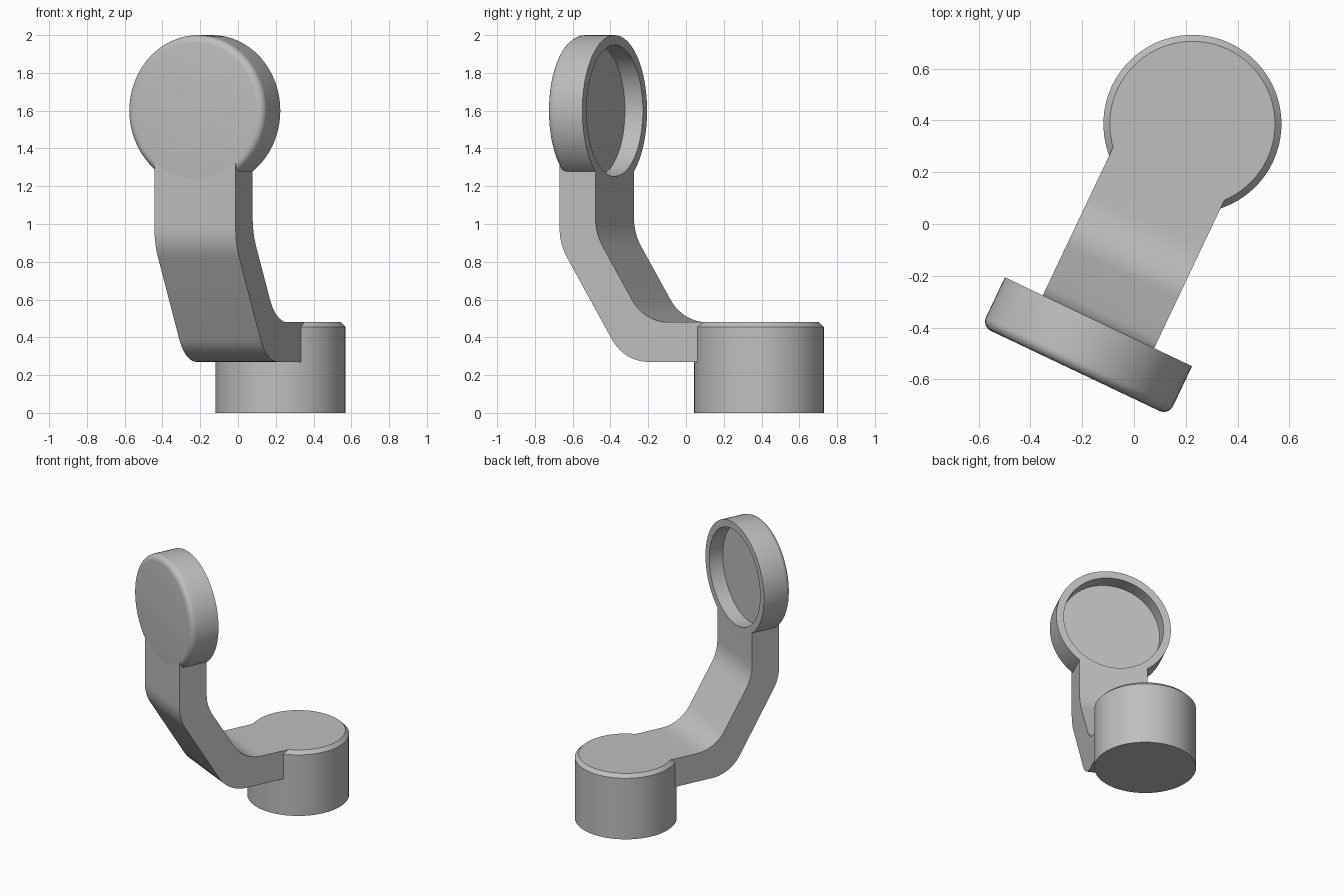
import bpy, bmesh, math
from mathutils import Matrix, Vector

cube = bpy.data.objects.get("Cube")
if cube:
    bpy.data.objects.remove(cube, do_unlink=True)

TURN = Matrix.Rotation(math.radians(-25.4), 4, "Z")
CX = 0.038                    # shared centre line of all parts
FRONT, BACK = -0.61, -0.4     # disc and upright arm faces
LOW, TOP = 0.27, 0.48         # foot of the arm, top of the base
DISC_Z, DISC_R = 1.6, 0.4
BASE_Y, BASE_R = 0.446, 0.344

grey = bpy.data.materials.new("plain grey")
grey.use_nodes = True
colour = (0.52, 0.52, 0.52, 1)
grey.diffuse_color = colour
grey.node_tree.nodes["Principled BSDF"].inputs["Base Color"].default_value = colour


def make_object(name, bm):
    bmesh.ops.recalc_face_normals(bm, faces=bm.faces)
    mesh = bpy.data.meshes.new(name)
    bm.to_mesh(mesh)
    bm.free()
    mesh.materials.append(grey)
    obj = bpy.data.objects.new(name, mesh)
    bpy.context.collection.objects.link(obj)
    return obj


def lathe(name, profile, place, steps=64):
    """Stack rings of (radius, height); place maps ring x, y and height to space."""
    bm = bmesh.new()
    rings = []
    for r, h in profile:
        angles = [2 * math.pi * i / steps for i in range(steps)]
        rings.append([bm.verts.new(place(r * math.cos(a), r * math.sin(a), h)) for a in angles])
    for a, b in zip(rings, rings[1:]):
        for i in range(steps):
            j = (i + 1) % steps
            bm.faces.new((a[i], a[j], b[j], b[i]))
    bm.faces.new(rings[0])
    bm.faces.new(rings[-1])
    return make_object(name, bm)


def fillet(before, corner, after, radius, steps=10):
    """Points of a tangent arc that rounds off a corner."""
    c = Vector(corner)
    d1, d2 = (Vector(before) - c).normalized(), (Vector(after) - c).normalized()
    half = d1.angle(d2) / 2
    centre = c + (d1 + d2).normalized() * radius / math.sin(half)
    s = c + d1 * radius / math.tan(half) - centre
    e = c + d2 * radius / math.tan(half) - centre
    total = s.angle(e)
    return [centre + (s * math.sin((1 - t) * total) + e * math.sin(t * total)) / math.sin(total)
            for t in (i / steps for i in range(steps + 1))]


def cut(obj, cutter):
    mod = obj.modifiers.new("cut", "BOOLEAN")
    mod.operation, mod.solver, mod.object = "DIFFERENCE", "EXACT", cutter
    bpy.context.view_layer.objects.active = obj
    bpy.ops.object.modifier_apply(modifier=mod.name)


def upright(x, y, h):
    return (CX + x, BASE_Y + y, h)


def facing(x, y, h):
    return (CX + x, h, DISC_Z + y)


# Round base with a chamfered top
base = lathe("base", [(BASE_R, 0), (BASE_R, TOP - 0.025), (BASE_R - 0.025, TOP)], upright)

# Upright disc with a rounded front rim
R = 0.04
rim = [(DISC_R - R + R * math.sin(a), FRONT + R - R * math.cos(a))
       for a in (math.pi / 2 * i / 6 for i in range(7))]
disc = lathe("disc", rim + [(DISC_R, BACK)], facing)

# Bent arm: side profile with rounded corners, extruded across its width
outer = [(FRONT, 1.34), (FRONT, 0.895), (-0.231, LOW), (0.3, LOW)]
inner = [(BACK, 1.34), (BACK, 0.951), (-0.113, TOP), (0.3, TOP)]


def rounded(p):
    return [Vector(p[0])] + fillet(*p[:3], 0.3) + fillet(*p[1:], 0.25) + [Vector(p[3])]


bm = bmesh.new()
side = [bm.verts.new((CX - 0.238, p.x, p.y)) for p in rounded(outer) + rounded(inner)[::-1]]
face = bm.faces.new(side)
moved = bmesh.ops.extrude_face_region(bm, geom=[face])["geom"]
bmesh.ops.translate(bm, vec=(0.476, 0, 0),
                    verts=[v for v in moved if isinstance(v, bmesh.types.BMVert)])
arm = make_object("arm", bm)
cut(arm, base)
cut(arm, disc)

# Round recess in the back of the disc
recess = lathe("recess_cutter", [(0.348, BACK - 0.105), (0.348, BACK + 0.1)], facing)
recess.hide_render = True
cut(disc, recess)
bpy.data.objects.remove(recess, do_unlink=True)

# Turn everything to its final heading and smooth the curved faces
for obj in (base, disc, arm):
    obj.data.transform(TURN)
    bpy.ops.object.select_all(action="DESELECT")
    obj.select_set(True)
    bpy.context.view_layer.objects.active = obj
    bpy.ops.object.shade_smooth_by_angle(angle=math.radians(30))
